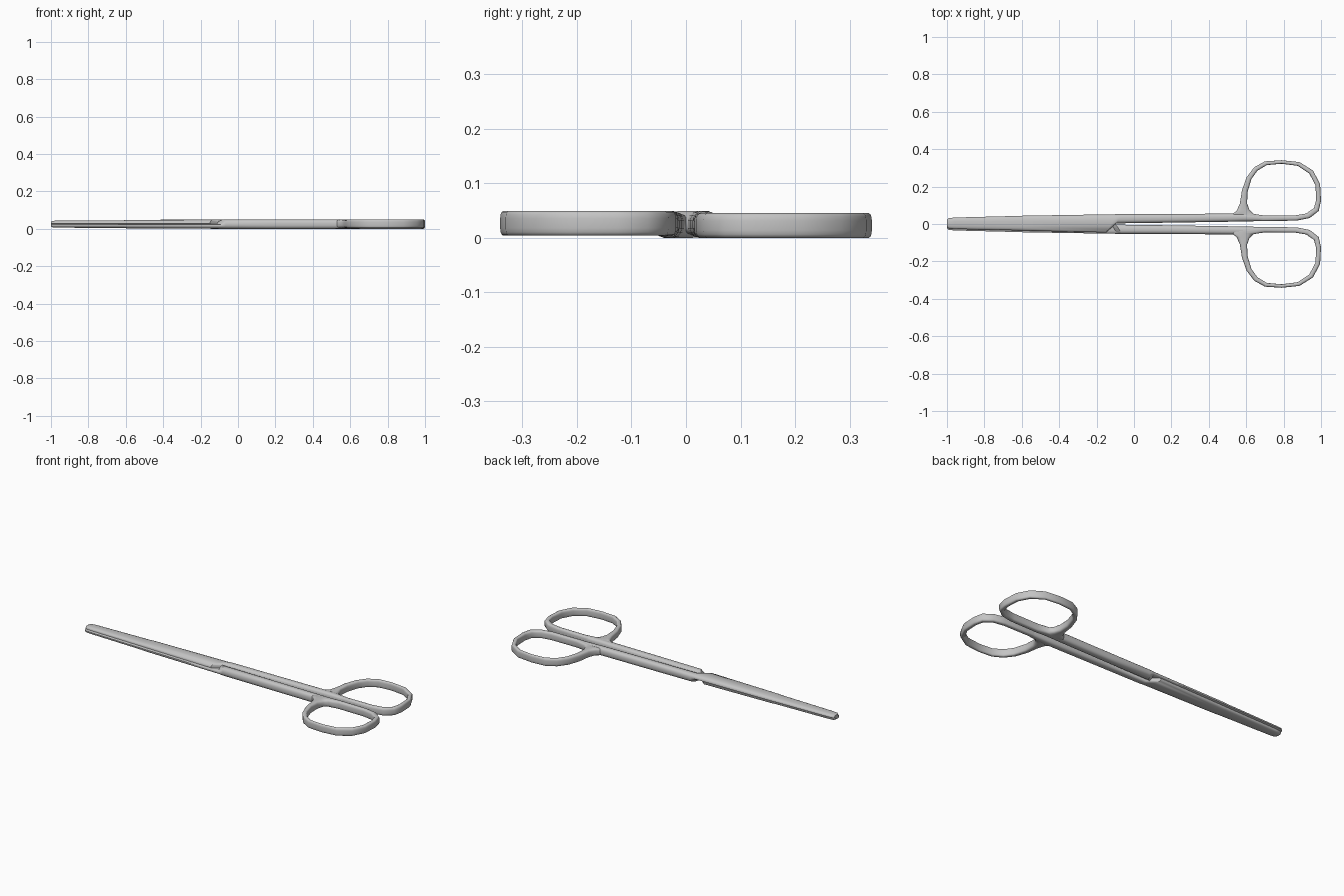
import bpy, bmesh, math

default = bpy.data.objects.get("Cube")
if default:
    bpy.data.objects.remove(default, do_unlink=True)

steel = bpy.data.materials.new("brushed_steel")
steel.use_nodes = True
steel.diffuse_color = (0.55, 0.55, 0.55, 1)
steel.node_tree.nodes["Principled BSDF"].inputs["Base Color"].default_value = (0.55, 0.55, 0.55, 1)

SIDES = 16
MID_Z = 0.028


def soft(v, power):
    return math.copysign(abs(v) ** power, v)


def section(power):
    """Unit rounded-rectangle outline as (across, up) pairs."""
    angles = [2 * math.pi * (i + 0.5) / SIDES for i in range(SIDES)]
    return [(soft(math.cos(a), power), soft(math.sin(a), power)) for a in angles]


def skin(name, rows, closed):
    """Join rows of points into one smooth steel surface."""
    bm = bmesh.new()
    rings = [[bm.verts.new(p) for p in row] for row in rows]
    pairs = list(zip(rings, rings[1:]))
    if closed:
        pairs.append((rings[-1], rings[0]))
    else:
        bm.faces.new(rings[0])
        bm.faces.new(rings[-1])
    for a, b in pairs:
        for i in range(SIDES):
            j = (i + 1) % SIDES
            bm.faces.new((a[i], a[j], b[j], b[i]))
    bmesh.ops.recalc_face_normals(bm, faces=bm.faces)
    mesh = bpy.data.meshes.new(name)
    bm.to_mesh(mesh)
    bm.free()
    mesh.materials.append(steel)
    obj = bpy.data.objects.new(name, mesh)
    bpy.context.collection.objects.link(obj)
    bpy.ops.object.select_all(action="DESELECT")
    obj.select_set(True)
    bpy.context.view_layer.objects.active = obj
    bpy.ops.object.shade_smooth_by_angle(angle=math.radians(40))
    return obj


# Blade and shank stations: x, y low, y high, z low, widest z, z high, slant
arm_stations = [
    (-1.0, -0.014, 0.022, 0.027, 0.031, 0.041, 0),
    (-0.99, -0.024, 0.032, 0.027, 0.033, 0.046, 0),
    (-0.96, -0.027, 0.035, 0.027, 0.033, 0.047, 0),
    (-0.61, -0.035, 0.044, 0.027, 0.033, 0.049, 0),
    (-0.59, -0.036, 0.045, 0.027, 0.033, 0.051, 0),
    (-0.12, -0.046, 0.053, 0.027, 0.033, 0.053, 0.6),
    (-0.095, 0.003, 0.053, 0.004, 0.028, 0.053, 0.6),
    (0.2, 0.007, 0.054, 0.003, 0.028, 0.053, 0),
    (0.52, 0.012, 0.056, 0.003, 0.028, 0.053, 0),
    (0.58, 0.013, 0.058, 0.003, 0.028, 0.052, 0),
    (0.7, 0.016, 0.043, 0.004, 0.027, 0.049, 0),
]

# Finger ring: inner and outer outline points in matching pairs
ring_pairs = [
    ((0.70, 0.045), (0.68, 0.015)), ((0.64, 0.054), (0.50, 0.035)),
    ((0.618, 0.075), (0.548, 0.069)), ((0.605, 0.11), (0.566, 0.11)),
    ((0.607, 0.17), (0.577, 0.18)), ((0.628, 0.24), (0.602, 0.25)),
    ((0.66, 0.285), (0.642, 0.303)), ((0.71, 0.315), (0.70, 0.335)),
    ((0.79, 0.322), (0.79, 0.341)), ((0.875, 0.311), (0.885, 0.331)),
    ((0.937, 0.27), (0.957, 0.286)), ((0.97, 0.208), (0.995, 0.214)),
    ((0.974, 0.13), (1.0, 0.125)), ((0.962, 0.085), (0.988, 0.07)),
    ((0.92, 0.056), (0.94, 0.032)), ((0.86, 0.046), (0.87, 0.018)),
]


def arm_rows():
    rows = []
    for x, y0, y1, z0, zs, z1, slant in arm_stations:
        row = []
        for u, v in section(0.75):
            y = (y0 + y1) / 2 + u * (y1 - y0) / 2
            z = zs + v * (z1 - zs if v > 0 else zs - z0)
            row.append((x + slant * (y - 0.003), y, z))
        rows.append(row)
    return rows


def ring_rows():
    rows = []
    for (ix, iy), (ox, oy) in ring_pairs:
        rows.append([((ix + ox + u * (ox - ix)) / 2, (iy + oy + u * (oy - iy)) / 2,
                      0.026 + 0.023 * v) for u, v in section(0.6)])
    return rows


# The second half is the first one turned half round the long axis
def turned(rows):
    return [[(x, -y, 2 * MID_Z - z) for x, y, z in row] for row in rows]


for side, place in (("left", lambda rows: rows), ("right", turned)):
    skin(side + "_blade_and_shank", place(arm_rows()), False)
    skin(side + "_finger_ring", place(ring_rows()), True)

# Drop the whole pair onto the ground
parts = [o for o in bpy.context.collection.objects if o.name.startswith(("left_", "right_"))]
lowest = min(v.co.z for o in parts for v in o.data.vertices)
for o in parts:
    for v in o.data.vertices:
        v.co.z -= lowest
